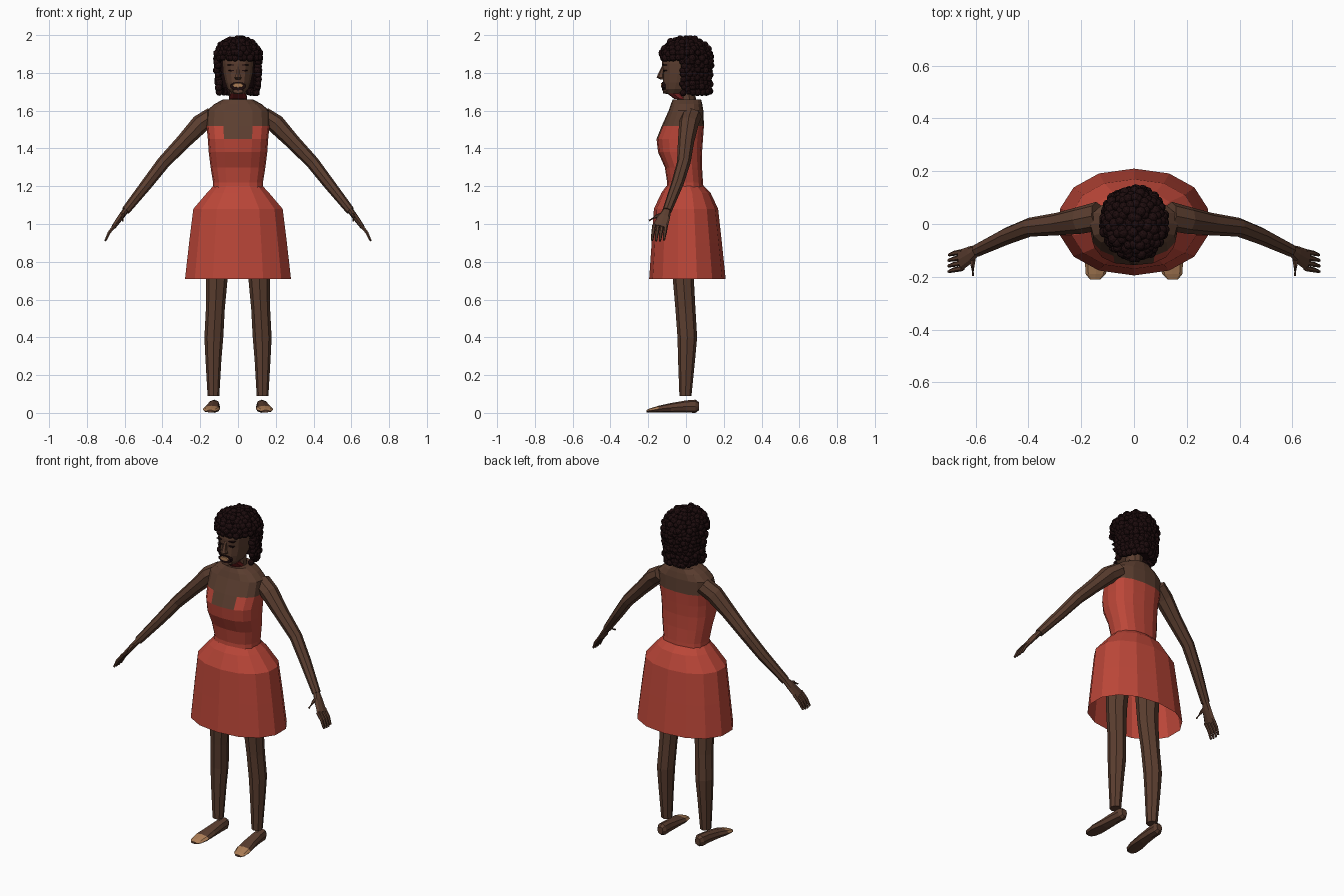
import bpy, bmesh, math, random
from mathutils import Vector, Matrix

random.seed(4)


def material(name, rgb):
    m = bpy.data.materials.new(name)
    m.diffuse_color = (*rgb, 1)
    return m


SKIN = material("brown skin", (0.105, 0.048, 0.029))
DRESS = material("coral red", (0.50, 0.062, 0.040))
HAIR = material("near black hair", (0.012, 0.0035, 0.004))
TAN = material("tan", (0.42, 0.21, 0.095))
WINE = material("dark red", (0.14, 0.012, 0.012))


def finish(name, bm, mats, mirror=False, paint=None):
    bmesh.ops.recalc_face_normals(bm, faces=bm.faces)
    if paint:
        for f in bm.faces:
            f.material_index = paint(f.calc_center_median(), f.normal)
    me = bpy.data.meshes.new(name)
    bm.to_mesh(me)
    bm.free()
    for m in mats:
        me.materials.append(m)
    ob = bpy.data.objects.new(name, me)
    bpy.context.collection.objects.link(ob)
    if mirror:
        ob.modifiers.new("Mirror", 'MIRROR')
    return ob


def add_loft(bm, rings, n=8, axis=None, power=1.0, caps=True):
    """rings: (x, y, z, half width, half depth); rings follow the path unless axis is set"""
    pts = [Vector(r[:3]) for r in rings]
    loops = []
    for i, r in enumerate(rings):
        d = Vector(axis) if axis else pts[min(i + 1, len(pts) - 1)] - pts[max(i - 1, 0)]
        d.normalize()
        ref = Vector((0, 0, 1)) if abs(d.y) > 0.9 else Vector((0, 1, 0))
        v = (ref - d * ref.dot(d)).normalized()
        u = v.cross(d)
        loop = []
        for k in range(n):
            a = 2 * math.pi * k / n
            s, c = math.sin(a), -math.cos(a)
            s = math.copysign(abs(s) ** power, s)
            c = math.copysign(abs(c) ** power, c)
            loop.append(bm.verts.new(pts[i] + u * (r[3] * s) + v * (r[4] * c)))
        loops.append(loop)
    for a, b in zip(loops, loops[1:]):
        for k in range(n):
            bm.faces.new((a[k], a[(k + 1) % n], b[(k + 1) % n], b[k]))
    if caps:
        bm.faces.new(loops[0])
        bm.faces.new(loops[-1])


def loft(name, rings, mats, mirror=False, paint=None, **kw):
    bm = bmesh.new()
    add_loft(bm, rings, **kw)
    return finish(name, bm, mats, mirror, paint)


def body(rows):
    """(z, front y, back y, half width) -> rings"""
    return [(0, (f + b) / 2, z, w, (b - f) / 2) for z, f, b, w in rows]


UP = (0, 0, 1)


# Torso: bare shoulders above the notched neckline, dress below
def neckline(c, n):
    top = 1.45 if c.y < -0.03 and abs(c.x) < 0.07 else 1.52
    return 1 if c.z < top else 0


loft("torso", body([(1.17, -.105, .095, .135), (1.22, -.10, .09, .132), (1.30, -.112, .085, .145),
                    (1.38, -.148, .085, .155), (1.45, -.156, .09, .16), (1.52, -.128, .095, .167),
                    (1.60, -.092, .092, .165), (1.635, -.08, .086, .125), (1.66, -.07, .08, .078)]),
     [SKIN, DRESS], paint=neckline, n=16, axis=UP, power=.8)

# Skirt: open bell
loft("skirt", body([(1.20, -.105, .095, .135), (1.165, -.13, .13, .168), (1.08, -.17, .17, .242),
                    (.90, -.182, .19, .265), (.71, -.195, .21, .287)]),
     [DRESS], n=14, axis=UP, power=.92, caps=False)

# Legs
loft("leg", [(.10, -.01, 1.05, .075, .075), (.112, -.015, .72, .058, .056), (.12, -.003, .55, .05, .053),
             (.128, .007, .40, .05, .052), (.13, .003, .28, .042, .045), (.13, -.003, .09, .031, .032)],
     [SKIN], mirror=True, axis=UP)

# Shoes with a tan toe cap
loft("shoe", [(.125, .068, .035, .018, .022), (.126, .05, .035, .03, .035), (.128, 0, .034, .032, .032),
              (.133, -.08, .027, .038, .025), (.14, -.145, .02, .046, .018),
              (.145, -.19, .013, .038, .011), (.147, -.21, .009, .02, .006)],
     [SKIN, TAN], mirror=True, axis=(0, 1, 0), power=.85,
     paint=lambda c, n: 1 if c.y < -.145 and n.z > .3 else 0)

# Arms
loft("arm", [(.135, .03, 1.575, .045, .055), (.20, .015, 1.53, .05, .052), (.29, 0, 1.435, .04, .043),
             (.395, -.012, 1.325, .035, .036), (.48, -.045, 1.215, .031, .033),
             (.595, -.10, 1.07, .023, .025)], [SKIN], mirror=True)

# Hands: palm, four fingers and a thumb
bm = bmesh.new()
add_loft(bm, [(.592, -.098, 1.075, .016, .02), (.618, -.115, 1.04, .016, .032),
              (.658, -.137, .985, .012, .04)])
for k, reach in enumerate((.93, 1, 1, .9)):
    y = -.168 + .021 * k
    add_loft(bm, [(.65, y, .995, .01, .0105), (.682, y - .006, .955, .009, .0095),
                  (.682 + .021 * reach, y - .012, .955 - .045 * reach, .006, .006)], n=6)
add_loft(bm, [(.605, -.105, 1.055, .011, .012), (.612, -.155, 1.042, .009, .01),
              (.61, -.195, 1.018, .005, .006)], n=6)
finish("hand", bm, [SKIN], mirror=True)

# Neck and head
loft("neck", [(0, .005, 1.63, .052, .05), (0, 0, 1.69, .048, .05), (0, 0, 1.76, .05, .052)],
     [SKIN], n=10, axis=UP)
loft("throat_trim", [(0, -.02, 1.662, .05, .042), (0, -.055, 1.692, .042, .046)],
     [WINE], n=10, axis=UP)
loft("head", body([(1.687, -.10, -.02, .03), (1.715, -.118, .04, .056), (1.75, -.122, .07, .069),
                   (1.80, -.122, .09, .08), (1.85, -.128, .1, .084), (1.90, -.125, .1, .082),
                   (1.94, -.10, .08, .066)]), [SKIN], n=14, axis=UP, power=.9)
loft("nose", [(0, -.12, 1.835, .008, .008), (0, -.133, 1.79, .014, .017),
              (0, -.135, 1.775, .021, .021), (0, -.122, 1.765, .016, .012)], [SKIN], n=6, axis=UP)

# Mouth: dark surround with tan lips
Y = (0, 1, 0)
loft("mouth_surround", [(0, -.127, 1.73, .042, .023), (0, -.108, 1.73, .042, .023)], [HAIR], n=10, axis=Y)
loft("lips", [(0, -.133, 1.734, .028, .011), (0, -.118, 1.734, .033, .015)], [TAN], n=8, axis=Y)
loft("chin", [(0, -.121, 1.703, .026, .012), (0, -.09, 1.703, .034, .016)], [SKIN], n=8, axis=Y)

# Closed eyes and brows
loft("eye", [(.036, -.122, 1.812, .017, .004), (.036, -.10, 1.812, .017, .004)],
     [HAIR], mirror=True, n=6, axis=Y)
loft("brow", [(.038, -.125, 1.842, .02, .004), (.038, -.10, 1.842, .02, .004)],
     [HAIR], mirror=True, n=6, axis=Y)

# Hair: scalp cap under rings of small curls
loft("hair_cap", body([(1.72, .0, .10, .08), (1.80, -.015, .118, .096), (1.875, -.03, .122, .104)]),
     [HAIR], n=14, axis=UP)
loft("hair_crown", body([(1.88, -.122, .122, .1), (1.93, -.11, .11, .09), (1.965, -.07, .07, .055),
                         (1.978, -.02, .02, .02)]), [HAIR], n=14, axis=UP)
bm = bmesh.new()


def curl(x, y, z):
    r = random.uniform(.016, .021)
    j = [random.uniform(-.006, .006) for _ in range(3)]
    z = min(z + j[2], 1.999 - r)
    bmesh.ops.create_icosphere(bm, subdivisions=2, radius=r,
                               matrix=Matrix.Translation((x + j[0], y + j[1], z)))


def curl_ring(z, rx, ry):
    count = max(1, int(2 * math.pi * rx / .023))
    for k in range(count):
        a = 2 * math.pi * (k + random.random() * .4) / count
        x, y = rx * math.cos(a), ry * math.sin(a)
        if z < 1.875 and y < -.035:
            continue                      # keep the face clear
        if z < 1.74 and y < .02 and abs(x) < .08:
            continue
        curl(x, y + (.006 if z < 1.88 else 0), z)


for i in range(8):
    t = math.radians(90 * i / 7)
    curl_ring(1.882 + .1 * math.sin(t), .112 * math.cos(t) + .001, .124 * math.cos(t) + .001)
for i in range(8):
    z = 1.86 - .023 * i
    curl_ring(z, .113 - .0016 * i, .122 - .001 * i)
finish("hair_curls", bm, [HAIR])
